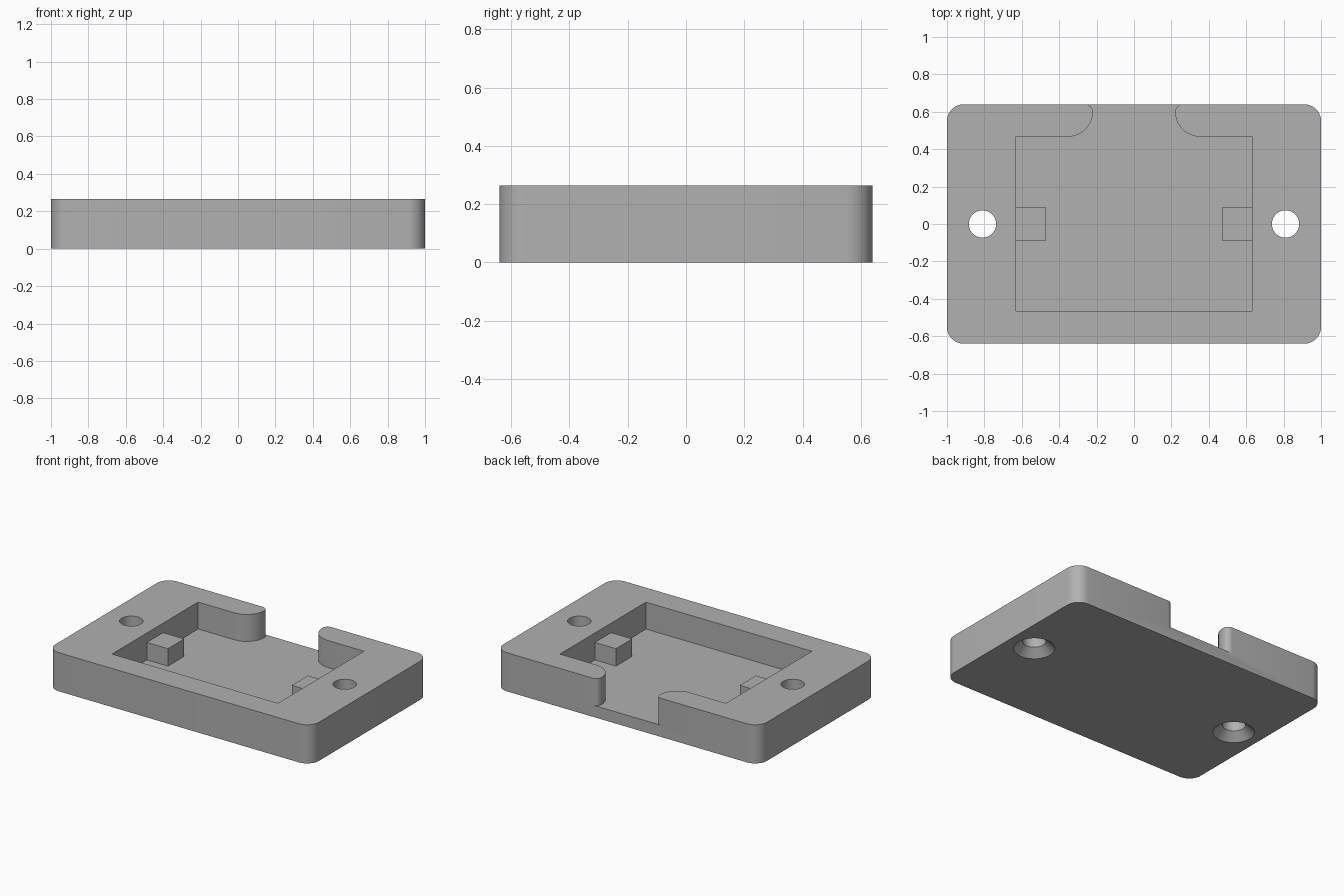
import bpy, bmesh
from math import pi, cos, sin

HEIGHT, FLOOR = 0.265, 0.08
HALF_X, HALF_Y = 1.0, 0.64

old = bpy.data.objects.get("Cube")
if old:
    bpy.data.objects.remove(old, do_unlink=True)

grey = bpy.data.materials.new("plain grey")
grey.use_nodes = True
colour = (0.44, 0.44, 0.44, 1)
grey.diffuse_color = colour
grey.node_tree.nodes["Principled BSDF"].inputs["Base Color"].default_value = colour


def arc(cx, cy, r, start, end, steps=10):
    """Points along an arc, angles in units of pi."""
    angles = [pi * (start + (end - start) * i / steps) for i in range(steps + 1)]
    return [(cx + r * cos(a), cy + r * sin(a)) for a in angles]


def finish(name, bm):
    bmesh.ops.recalc_face_normals(bm, faces=bm.faces)
    mesh = bpy.data.meshes.new(name)
    bm.to_mesh(mesh)
    bm.free()
    mesh.materials.append(grey)
    obj = bpy.data.objects.new(name, mesh)
    bpy.context.collection.objects.link(obj)
    return obj


def prism(name, outline, z0, z1):
    bm = bmesh.new()
    face = bm.faces.new([bm.verts.new((x, y, z0)) for x, y in outline])
    side = bmesh.ops.extrude_face_region(bm, geom=[face])["geom"]
    verts = [v for v in side if isinstance(v, bmesh.types.BMVert)]
    bmesh.ops.translate(bm, vec=(0, 0, z1 - z0), verts=verts)
    return finish(name, bm)


def lathe(name, profile, x, steps=40):
    """Closed solid turned about a vertical axis at the given x."""
    bm = bmesh.new()
    rings = [[bm.verts.new((x + r * cos(2 * pi * i / steps), r * sin(2 * pi * i / steps), z))
              for i in range(steps)] for r, z in profile]
    for low, high in zip(rings, rings[1:]):
        for i in range(steps):
            j = (i + 1) % steps
            bm.faces.new((low[i], low[j], high[j], high[i]))
    bm.faces.new(rings[0])
    bm.faces.new(rings[-1])
    return finish(name, bm)


def combine(body, tool, operation):
    mod = body.modifiers.new(tool.name, "BOOLEAN")
    mod.operation, mod.object, mod.solver = operation, tool, "EXACT"
    tool.hide_render = True
    bpy.context.view_layer.objects.active = body
    bpy.ops.object.modifier_apply(modifier=mod.name)
    bpy.data.objects.remove(tool, do_unlink=True)


# Rounded block
R = 0.09
cx, cy = HALF_X - R, HALF_Y - R
block = (arc(cx, cy, R, 0, 0.5) + arc(-cx, cy, R, 0.5, 1)
         + arc(-cx, -cy, R, 1, 1.5) + arc(cx, -cy, R, 1.5, 2))
body = prism("mounting_tray", block, 0, HEIGHT)

# Pocket that opens through the back wall between two rounded jambs
right_half = ([(0.63, -0.466), (0.63, 0.467)] + arc(0.353, 0.6, 0.133, 1.5, 1)
              + arc(0.26, 0.6, 0.04, 1, 0.5, 6)[1:] + [(0.26, 0.75)])
left_half = [(-x, y) for x, y in reversed(right_half)]
combine(body, prism("pocket_cutter", right_half + left_half, FLOOR, 0.4), "DIFFERENCE")

# Countersunk screw holes and support pegs on both sides
for side in (-1, 1):
    hole = [(0.133, -0.004), (0.073, 0.052), (0.073, 0.4)]
    combine(body, lathe("hole_cutter", hole, side * 0.81), "DIFFERENCE")
    peg = [(side * x, y) for x, y in ((0.47, -0.088), (0.66, -0.088), (0.66, 0.088), (0.47, 0.088))]
    combine(body, prism("support_peg", peg, 0.05, 0.2), "UNION")

# Smooth rounds, sharp edges
bpy.ops.object.select_all(action="DESELECT")
body.select_set(True)
bpy.context.view_layer.objects.active = body
bpy.ops.object.shade_smooth_by_angle(angle=pi / 6)
